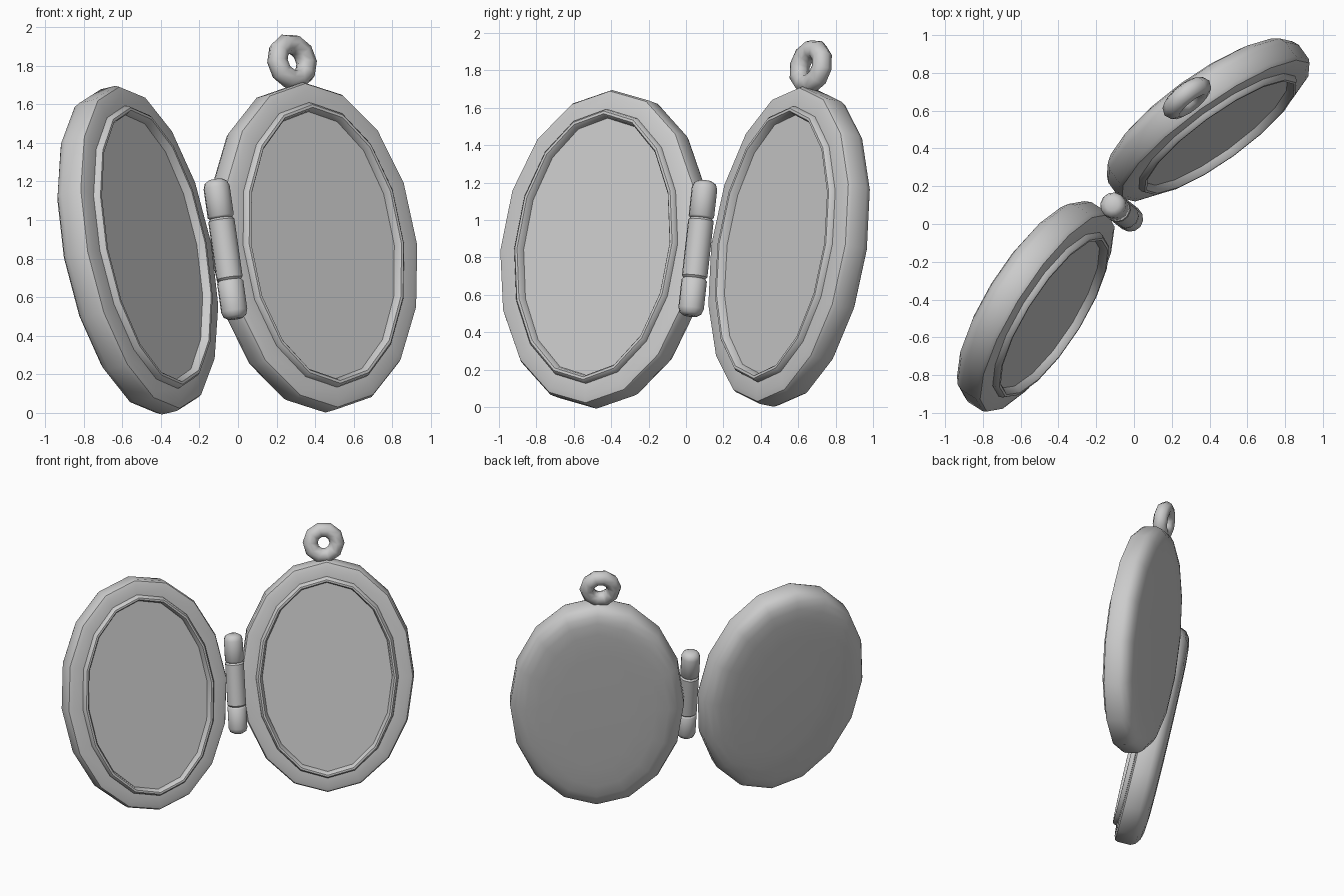
import bpy, bmesh, math
from mathutils import Vector, Matrix

if "Cube" in bpy.data.objects:
    bpy.data.objects.remove(bpy.data.objects["Cube"])


def finish(bm, name, matrix, angle=40):
    bmesh.ops.remove_doubles(bm, verts=bm.verts, dist=1e-5)
    bmesh.ops.recalc_face_normals(bm, faces=bm.faces)
    mesh = bpy.data.meshes.new(name)
    bm.to_mesh(mesh)
    bm.free()
    ob = bpy.data.objects.new(name, mesh)
    bpy.context.collection.objects.link(ob)
    ob.matrix_world = matrix
    bpy.ops.object.select_all(action='DESELECT')
    ob.select_set(True)
    bpy.context.view_layer.objects.active = ob
    bpy.ops.object.shade_smooth_by_angle(angle=math.radians(angle))
    return ob


def loft(rings, segs):
    """Skin a stack of elliptical rings (rx, ry, z) and cap both ends."""
    bm = bmesh.new()
    loops = []
    for rx, ry, z in rings:
        loops.append([bm.verts.new((rx * math.sin(2 * math.pi * i / segs),
                                    ry * math.cos(2 * math.pi * i / segs), z))
                      for i in range(segs)])
    for a, b in zip(loops, loops[1:]):
        for i in range(segs):
            j = (i + 1) % segs
            bm.faces.new((a[i], a[j], b[j], b[i]))
    bm.faces.new(loops[0])
    bm.faces.new(loops[-1])
    return bm


def frame(centre, up, side):
    """Local x = side, y = up, z = facing direction."""
    a = Vector(up).normalized()
    u = Vector(side)
    u = (u - a * u.dot(a)).normalized()
    n = u.cross(a)
    m = Matrix((u, a, n)).transposed().to_4x4()
    return Matrix.Translation(centre) @ m


# Locket halves: inset from the outer oval and height, floor -> lip -> rim -> back
W, L = 0.622, 0.86
PROFILE = [(.158, 0), (.152, .028), (.142, .042), (.128, .042), (.117, .03),
           (.112, .01), (.04, .008), (.01, -.002), (0, -.022), (0, -.115),
           (.016, -.15), (.055, -.178), (.11, -.193), (.2, -.2), (.35, -.204)]
rings = [(W - d, L - d, z) for d, z in PROFILE]

finish(loft(rings, 16), "locket_back_half",
       frame((.434, .492, .869), (-.10, .134, 1), (.81, .585, 0)))
finish(loft(rings, 16), "locket_front_half",
       frame((-.457, -.473, .857), (-.188, .078, 1), (.53, .848, 0)))

# Hinge: three knuckles, the outer two with rounded tips
R = 0.069
hinge = Matrix.Translation((-.065, .063, .848)) @ \
    Vector((-.143, .112, 1)).to_track_quat('Z', 'Y').to_matrix().to_4x4()
middle = [(R - .01, -.163), (R, -.152), (R, .152), (R - .01, .163)]
end = [(R - .01, .163), (R, .174), (R, .325), (R * .86, .352), (R * .5, .367)]
finish(loft([(r, r, z) for r, z in middle], 12), "hinge_middle_knuckle", hinge)
for name, s in (("hinge_top_knuckle", 1), ("hinge_bottom_knuckle", -1)):
    finish(loft([(r, r, z * s) for r, z in end], 12), name, hinge, 50)

# Hanging ring on top of the back half
bpy.ops.mesh.primitive_torus_add(major_segments=10, minor_segments=8,
                                 major_radius=.096, minor_radius=.054)
ring = bpy.context.object
ring.name = "hanging_ring"
ring.matrix_world = frame((.28, .667, 1.82), (-.12, .22, 1), (.78, .62, 0))
bpy.ops.object.shade_smooth_by_angle(angle=math.radians(60))
